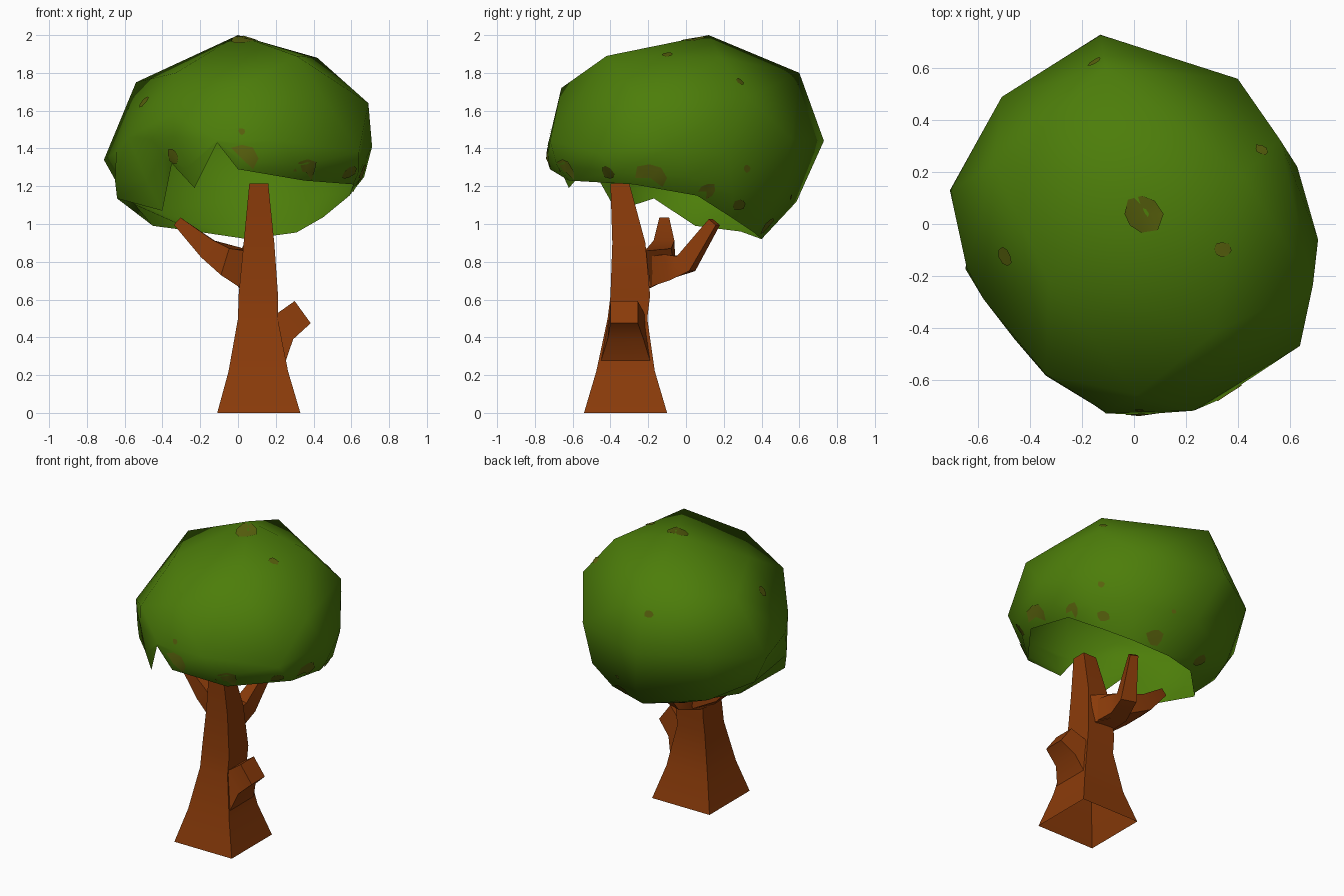
import bpy, bmesh, math, random
from mathutils import Vector
from mathutils.bvhtree import BVHTree

if "Cube" in bpy.data.objects:
    bpy.data.objects.remove(bpy.data.objects["Cube"])

random.seed(4)


def material(name, rgb):
    m = bpy.data.materials.new(name)
    m.diffuse_color = (*rgb, 1)
    m.use_nodes = True
    m.node_tree.nodes["Principled BSDF"].inputs["Base Color"].default_value = m.diffuse_color
    return m


LEAF = material("leaf green", (0.073, 0.206, 0.003))
SPOT = material("olive brown", (0.100, 0.122, 0.004))
BARK = material("bark brown", (0.258, 0.044, 0.003))


def finish(bm, name, mat, angle):
    mesh = bpy.data.meshes.new(name)
    bm.to_mesh(mesh)
    bm.free()
    mesh.materials.append(mat)
    ob = bpy.data.objects.new(name, mesh)
    bpy.context.collection.objects.link(ob)
    bpy.ops.object.select_all(action='DESELECT')
    ob.select_set(True)
    bpy.context.view_layer.objects.active = ob
    bpy.ops.object.shade_smooth_by_angle(angle=math.radians(angle))
    return ob


def loft(bm, rings, end=True):
    """Skin a list of closed rings with quads."""
    vs = [[bm.verts.new(p) for p in r] for r in rings]
    n = len(vs[0])
    for a, b in zip(vs, vs[1:]):
        for i in range(n):
            j = (i + 1) % n
            bm.faces.new((a[i], a[j], b[j], b[i]))
    if end:
        bm.faces.new(vs[-1])
    return vs


# trunk: open-bottomed square sections, each z, x range, y range
bm = bmesh.new()
sections = [(0, -.11, .33, -.54, -.10), (.22, -.05, .265, -.475, -.165),
            (.50, 0, .21, -.415, -.205), (.62, .003, .212, -.40, -.19),
            (.90, .03, .192, -.39, -.215), (1.215, .06, .16, -.40, -.30)]
loft(bm, [[(a, c, z), (b, c, z), (b, d, z), (a, d, z)] for z, a, b, c, d in sections])
finish(bm, "trunk", BARK, 30)

# cut-off branch stub on the right: upper and lower x, z with front and back y
bm = bmesh.new()
stub = [((.17, .50, -.41, -.212), (.23, .21, -.47, -.17)),
        ((.205, .525, -.403, -.22), (.292, .39, -.415, -.225)),
        ((.30, .592, -.40, -.255), (.385, .475, -.40, -.255))]
loft(bm, [[(l[0], l[2], l[1]), (u[0], u[2], u[1]), (u[0], u[3], u[1]), (l[0], l[3], l[1])]
          for u, l in stub])
bmesh.ops.recalc_face_normals(bm, faces=bm.faces)
finish(bm, "branch_stub", BARK, 30)


def branch(name, path):
    """Square tapering tube along x, y, z, half-width points."""
    pts = [Vector(p[:3]) for p in path]
    rings = []
    for i, p in enumerate(pts):
        t = (pts[min(i + 1, len(pts) - 1)] - pts[max(i - 1, 0)]).normalized()
        side = t.cross(Vector((0, 0, 1))).normalized()
        up = side.cross(t)
        h = path[i][3]
        rings.append([p + side * h * a + up * h * b
                      for a, b in ((-1, -1), (1, -1), (1, 1), (-1, 1))])
    bm = bmesh.new()
    loft(bm, rings)
    bmesh.ops.recalc_face_normals(bm, faces=bm.faces)
    finish(bm, name, BARK, 30)


branch("left_branch", [(.10, -.27, .76, .10), (-.03, -.13, .80, .075),
                       (-.16, -.115, .868, .055), (-.322, -.115, 1.015, .026)])
branch("back_branch", [(.10, -.28, .735, .085), (.045, -.11, .77, .07),
                       (.06, 0, .79, .052), (.13, .15, 1.01, .026)])

# canopy: open leafy shell with a faceted dome and a ragged lower rim
widest = [(.03, -.725, 1.42), (.23, -.72, 1.44), (.64, -.47, 1.38), (.71, -.06, 1.41),
          (.63, .22, 1.37), (.40, .56, 1.45), (-.13, .73, 1.44), (-.51, .49, 1.43),
          (-.71, .13, 1.34), (-.645, -.17, 1.38), (-.58, -.29, 1.46),
          (-.46, -.445, 1.45), (-.34, -.585, 1.46), (-.11, -.725, 1.445)]
rim = [(0, -.72, 1.29), (.35, -.62, 1.23), (.61, -.28, 1.21), (.59, .06, 1.15),
       (.45, .24, 1.035), (.31, .36, .955), (.05, .40, .92), (-.22, .29, .96),
       (-.45, .05, .99), (-.64, -.17, 1.135), (-.40, -.37, 1.07), (-.35, -.51, 1.32),
       (-.23, -.62, 1.19), (-.11, -.73, 1.43)]
dome = [(.42, .185, 1.88), (-.11, .60, 1.80), (-.54, .225, 1.75), (.31, -.42, 1.89),
        (0, .12, 2.0), (.01, -.66, 1.72), (.69, -.235, 1.64), (.56, .33, 1.67),
        (-.34, -.58, 1.59), (-.33, -.22, 1.80)]
middle = []
for i, (w, r) in enumerate(zip(widest, rim)):
    m = Vector(w).lerp(Vector(r), .62)
    k = 1 + .24 * max(0, w[2] - r[2] - .05) * (.3 if i in (9, 10, 11, 12) else 1)
    middle.append((m.x * k, m.y * k, m.z))
middle[7] = (-.44, .385, 1.07)

bm = bmesh.new()
cloud = [bm.verts.new(p) for p in widest + dome]
foot = bm.verts.new((0, 0, 0))
bmesh.ops.convex_hull(bm, input=cloud + [foot])
bm.verts.remove(foot)
bmesh.ops.delete(bm, geom=[v for v in bm.verts if not v.link_faces], context='VERTS')
loft(bm, [rim, middle, widest], end=False)
bmesh.ops.remove_doubles(bm, verts=bm.verts, dist=.0005)
bmesh.ops.recalc_face_normals(bm, faces=bm.faces)
# keep the shell facing outward
bm.normal_update()
if sum(f.normal.z for f in bm.faces if f.calc_center_median().z > 1.7) < 0:
    bmesh.ops.reverse_faces(bm, faces=bm.faces)
tree = BVHTree.FromBMesh(bm)
finish(bm, "leaf_canopy", LEAF, 80)

# withered spots: thin patches laid on the canopy (target point, size)
core = Vector((0, 0, 1.42))
spots = [(.03, .04, 1.99, .085), (.34, -.10, 1.90, .035), (-.52, -.13, 1.66, .04),
         (.02, -.70, 1.35, .085), (.35, -.62, 1.28, .07), (-.33, -.53, 1.36, .045),
         (.02, -.72, 1.49, .02), (.62, -.18, 1.25, .09), (.61, .11, 1.17, .055),
         (.48, .28, 1.75, .025), (.60, .36, 1.28, .025), (-.15, .62, 1.68, .03),
         (.52, .30, 1.08, .045), (.60, -.42, 1.27, .05), (.20, .45, .97, .06),
         (-.22, .38, 1.00, .05), (.15, .60, 1.12, .02)]
bm = bmesh.new()
for x, y, z, size in spots:
    d = Vector((x, y, z)) - core
    u = d.orthogonal().normalized()
    v = d.cross(u).normalized()
    targets = [d] + [d + (u * math.cos(k * math.pi / 4) + v * math.sin(k * math.pi / 4))
                     * size * random.uniform(.75, 1.1) for k in range(8)]
    vs = []
    for t in targets:
        t = t.normalized()
        hit = tree.ray_cast(core, t)[0]
        vs.append(bm.verts.new(hit + t * .006) if hit else None)
    for k in range(8):
        tri = (vs[0], vs[1 + k], vs[1 + (k + 1) % 8])
        if all(tri):
            bm.faces.new(tri)
bmesh.ops.delete(bm, geom=[q for q in bm.verts if not q.link_faces], context='VERTS')
finish(bm, "withered_spots", SPOT, 80)
